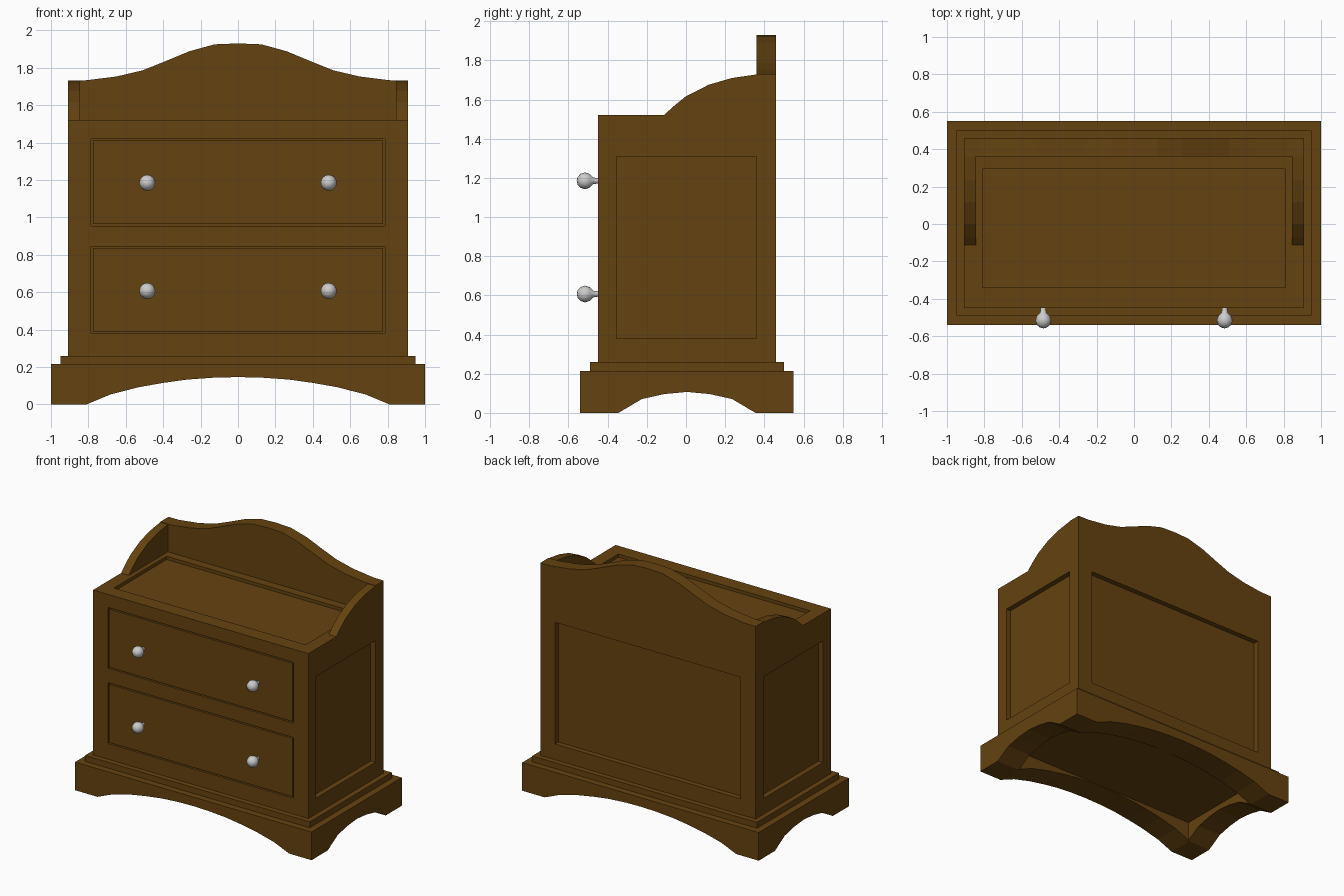
import bpy, bmesh
from mathutils import Vector

if "Cube" in bpy.data.objects:
    bpy.data.objects.remove(bpy.data.objects["Cube"], do_unlink=True)


def material(name, colour):
    m = bpy.data.materials.new(name)
    m.use_nodes = True
    m.diffuse_color = colour
    bsdf = m.node_tree.nodes["Principled BSDF"]
    bsdf.inputs["Base Color"].default_value = colour
    return m


wood = material("brown wood", (0.13, 0.055, 0.005, 1))
metal = material("silver metal", (0.6, 0.6, 0.6, 1))


def finish(name, bm, mat):
    bmesh.ops.recalc_face_normals(bm, faces=bm.faces)
    mesh = bpy.data.meshes.new(name)
    bm.to_mesh(mesh)
    bm.free()
    mesh.materials.append(mat)
    obj = bpy.data.objects.new(name, mesh)
    bpy.context.collection.objects.link(obj)
    return obj


def prism(name, outline, axis, lo, hi):
    """Extrude an outline (x,z along y, or y,z along x)."""
    bm = bmesh.new()
    place = (lambda a, z: (lo, a, z)) if axis == "x" else (lambda a, z: (a, lo, z))
    face = bm.faces.new([bm.verts.new(place(a, z)) for a, z in outline])
    out = bmesh.ops.extrude_face_region(bm, geom=[face])
    move = Vector((hi - lo, 0, 0)) if axis == "x" else Vector((0, hi - lo, 0))
    verts = [v for v in out["geom"] if isinstance(v, bmesh.types.BMVert)]
    bmesh.ops.translate(bm, verts=verts, vec=move)
    return finish(name, bm, wood)


def box(name, x0, x1, y0, y1, z0, z1):
    return prism(name, [(x0, z0), (x1, z0), (x1, z1), (x0, z1)], "y", y0, y1)


def cut(obj, tool, operation="DIFFERENCE"):
    """Apply a boolean and discard the tool."""
    tool.hide_render = True
    mod = obj.modifiers.new("cut", "BOOLEAN")
    mod.operation, mod.solver, mod.object = operation, "EXACT", tool
    bpy.context.view_layer.objects.active = obj
    bpy.ops.object.modifier_apply(modifier=mod.name)
    bpy.data.objects.remove(tool, do_unlink=True)


def mirrored(half):
    """Half curve from the outer end to the centre, continued to the other side."""
    return half + [(-a, z) for a, z in reversed(half[:-1])]


# Base: hollow frame with an arch on every side
MID = 0.005
base = box("base", -1, 1, -0.54, 0.55, 0, 0.215)
arch = mirrored([(0.81, 0), (0.68, 0.054), (0.53, 0.092), (0.4, 0.115),
                 (0.27, 0.133), (0.13, 0.143), (0, 0.146)])
cut(base, prism("front_arch", [(0.81, -0.1)] + arch + [(-0.81, -0.1)], "y", -0.7, 0.7))
arch = mirrored([(0.35, 0), (0.23, 0.071), (0.117, 0.096), (0, 0.107)])
side = [(a + MID, z) for a, z in [(0.35, -0.1)] + arch + [(-0.35, -0.1)]]
cut(base, prism("side_arch", side, "x", -1.2, 1.2))
cut(base, box("hollow", -0.8, 0.8, -0.338, 0.348, -0.1, 0.15))
box("base_step", -0.95, 0.95, -0.49, 0.50, 0.215, 0.26)

# Carcass: side outline with curved arms, trimmed by the crest of the back board
arm = [(-0.112, 1.52), (-0.07, 1.56), (0, 1.617), (0.117, 1.676), (0.235, 1.71), (0.36, 1.728)]
carcass = prism("carcass", [(-0.45, 0.26), (-0.45, 1.52)] + arm
                + [(0.36, 2), (0.46, 2), (0.46, 0.26)], "x", -0.91, 0.91)
crest = mirrored([(1, 1.73), (0.82, 1.732), (0.65, 1.753), (0.51, 1.786), (0.4, 1.83),
                  (0.26, 1.888), (0.125, 1.925), (0, 1.93)])
cut(carcass, prism("crest", [(1, 0)] + crest + [(-1, 0)], "y", -1, 1), "INTERSECT")
cut(carcass, box("tray", -0.845, 0.845, -0.6, 0.36, 1.52, 2.1))

# Recessed panels on the top, back and both sides
cut(carcass, box("top_recess", -0.81, 0.81, -0.34, 0.295, 1.495, 1.6))
cut(carcass, box("back_recess", -0.785, 0.785, 0.42, 0.6, 0.38, 1.31))
for s in (-1, 1):
    a, b = sorted((s * 0.87, s * 1.1))
    cut(carcass, box("side_recess", a, b, -0.355, 0.36, 0.38, 1.31))


# Knob: lathed around the y axis
def knob(name, x, z):
    bm = bmesh.new()
    profile = [(0, -0.558), (0.02, -0.553), (0.036, -0.538), (0.043, -0.515),
               (0.035, -0.491), (0.017, -0.474), (0.013, -0.445)]
    verts = [bm.verts.new((r, y, 0)) for r, y in profile]
    edges = [bm.edges.new(pair) for pair in zip(verts, verts[1:])]
    bmesh.ops.spin(bm, geom=verts + edges, axis=(0, 1, 0), cent=(0, 0, 0),
                   angle=6.283185, steps=16)
    bmesh.ops.remove_doubles(bm, verts=bm.verts, dist=0.0005)
    bmesh.ops.translate(bm, verts=bm.verts, vec=(x, 0, z))
    for f in bm.faces:
        f.smooth = True
    finish(name, bm, metal)


# Drawers: fronts set flush in a narrow groove, two knobs each
for label, z0, z1, kz in (("lower", 0.38, 0.845, 0.607), ("upper", 0.955, 1.42, 1.185)):
    cut(carcass, box("drawer_recess", -0.785, 0.785, -0.6, -0.43, z0, z1))
    box(label + "_drawer", -0.775, 0.775, -0.45, -0.42, z0 + 0.01, z1 - 0.01)
    for hand, s in (("left", 1), ("right", -1)):
        knob(f"{label}_{hand}_knob", s * 0.485, kz)
